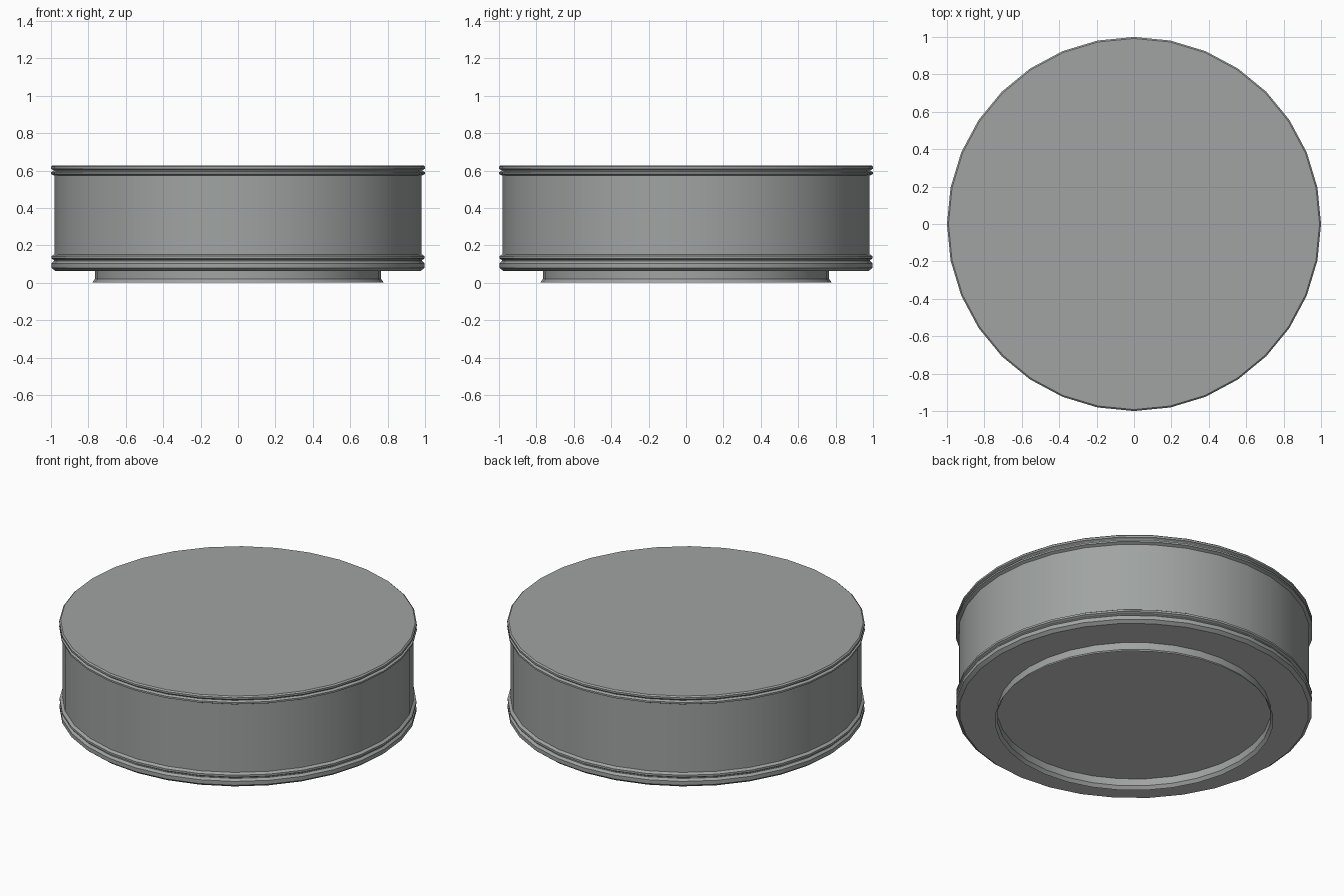
import bpy
import bmesh
import math

SEGMENTS = 32
WALL = 0.982   # radius of the plain side wall

if "Cube" in bpy.data.objects:
    bpy.data.objects.remove(bpy.data.objects["Cube"])


def material(name, colour):
    mat = bpy.data.materials.new(name)
    mat.use_nodes = True
    mat.diffuse_color = (*colour, 1)
    mat.node_tree.nodes["Principled BSDF"].inputs["Base Color"].default_value = mat.diffuse_color
    return mat


stone_grey = material("stone_grey", (0.35, 0.37, 0.36))
pale_grey = material("pale_grey", (0.56, 0.58, 0.57))


def bead(z_low, z_high, inner, outer):
    """Rounded bulge of a profile, from low to high."""
    c = (z_high - z_low) * 0.28
    return [(inner, z_low), (outer, z_low + c), (outer, z_high - c), (inner, z_high)]


def lathe(name, profile, mat=stone_grey, cap_start=False, cap_end=False):
    """Turn a (radius, height) profile, listed upwards on its outer side, about z."""
    bm = bmesh.new()
    rings = []
    for r, z in profile:
        ring = []
        for i in range(SEGMENTS):
            a = math.tau * i / SEGMENTS
            ring.append(bm.verts.new((r * math.cos(a), r * math.sin(a), z)))
        rings.append(ring)
    for low, high in zip(rings, rings[1:]):
        for i in range(SEGMENTS):
            j = (i + 1) % SEGMENTS
            bm.faces.new((low[i], low[j], high[j], high[i]))
    if cap_start:
        bm.faces.new(rings[0][::-1])
    if cap_end:
        bm.faces.new(rings[-1])
    mesh = bpy.data.meshes.new(name)
    bm.to_mesh(mesh)
    bm.free()
    mesh.materials.append(mat)
    obj = bpy.data.objects.new(name, mesh)
    bpy.context.collection.objects.link(obj)
    bpy.ops.object.select_all(action='DESELECT')
    obj.select_set(True)
    bpy.context.view_layer.objects.active = obj
    bpy.ops.object.shade_smooth_by_angle(angle=math.radians(30))


# Flat underside
lathe("underside", [(0.978, 0.064)], pale_grey, cap_start=True)

# Lower trim: broad band with a chamfered lower edge, then a slim bead
lathe("lower_trim",
      [(0.978, 0.064), (0.998, 0.08), (0.998, 0.104), (0.985, 0.116)]
      + bead(0.122, 0.15, 0.985, 0.998) + [(WALL, 0.152)])

# Plain side wall
lathe("side_wall", [(WALL, 0.152), (WALL, 0.572)])

# Upper trim: two beads closed by the flat top
lathe("upper_trim",
      [(WALL, 0.572)] + bead(0.574, 0.598, 0.985, 1.0)
      + bead(0.602, 0.628, 0.987, 1.0)[:3] + [(0.992, 0.628)],
      cap_end=True)

# Foot: thin flared ring, open underneath
lathe("foot_ring", [(0.78, 0.0), (0.765, 0.02), (0.765, 0.064)])
